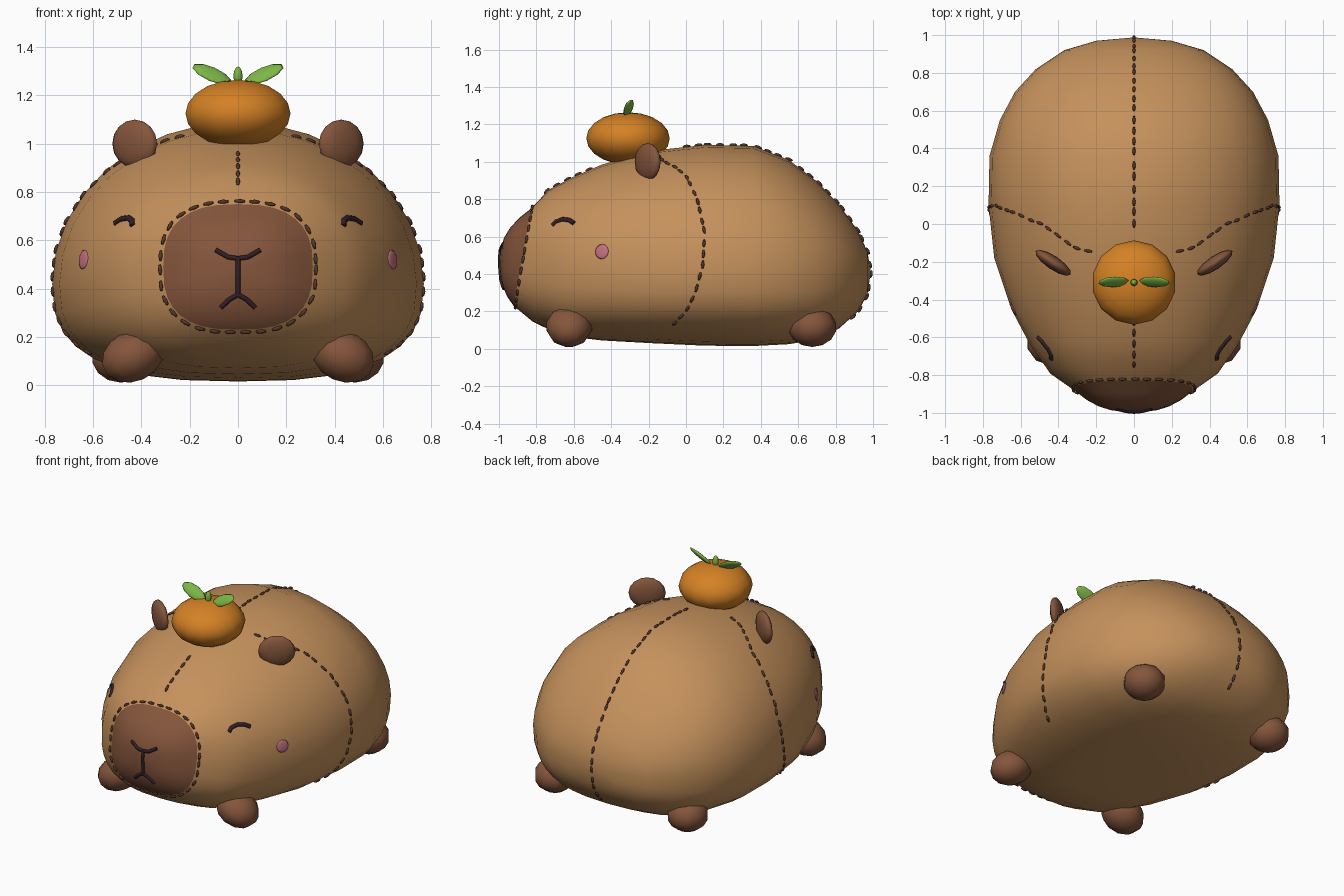
import bpy, bmesh, math
from mathutils import Vector, Matrix
from mathutils.bvhtree import BVHTree

if "Cube" in bpy.data.objects:
    bpy.data.objects.remove(bpy.data.objects["Cube"])


def material(name, rgb):
    m = bpy.data.materials.new(name)
    m.diffuse_color = (*rgb, 1)
    m.use_nodes = True
    m.node_tree.nodes["Principled BSDF"].inputs["Base Color"].default_value = m.diffuse_color
    return m


TAN = material("tan_fur", (0.56, 0.285, 0.108))
BROWN = material("brown_felt", (0.235, 0.092, 0.045))
THREAD = material("thread_brown", (0.09, 0.036, 0.021))
DARK = material("dark_line", (0.030, 0.014, 0.018))
PINK = material("blush_pink", (0.56, 0.165, 0.23))
ORANGE = material("orange_peel", (0.66, 0.22, 0.018))
GREEN = material("leaf_green", (0.20, 0.47, 0.062))


def finish(bm, name, *mats):
    bmesh.ops.recalc_face_normals(bm, faces=bm.faces)
    me = bpy.data.meshes.new(name)
    bm.to_mesh(me)
    bm.free()
    for m in mats:
        me.materials.append(m)
    for p in me.polygons:
        p.use_smooth = True
    ob = bpy.data.objects.new(name, me)
    bpy.context.collection.objects.link(ob)
    return ob


def ellipsoid(bm, loc, size, rot=Matrix(), segs=12, rings=8):
    mat = Matrix.Translation(loc) @ rot.to_4x4() @ Matrix.Diagonal((*size, 1))
    bmesh.ops.create_uvsphere(bm, u_segments=segs, v_segments=rings, radius=1, matrix=mat)


def blob(name, mat, *args, **kw):
    bm = bmesh.new()
    ellipsoid(bm, *args, **kw)
    return finish(bm, name, mat)


# Body: lofted rings (y, half width, bottom, top, widest height, tilt, top exponent)
RINGS = [
    (-.875, .31, .23, .75, .49, .18, 2.6),
    (-.78, .45, .145, .85, .47, .12, 2.3),
    (-.64, .55, .07, .915, .46, .06, 2.1),
    (-.45, .65, .045, .985, .44, 0, 2),
    (-.18, .74, .03, 1.06, .42, 0, 2),
    (.10, .77, .017, 1.09, .42, 0, 2),
    (.36, .765, .015, 1.085, .42, 0, 2),
    (.55, .71, .025, 1.01, .42, 0, 2),
    (.70, .63, .05, .895, .42, 0, 2),
    (.82, .52, .11, .77, .42, 0, 2),
    (.92, .37, .20, .63, .41, 0, 2),
    (.97, .20, .29, .52, .41, 0, 2),
]
SEGS = 32


def ring_points(y, w, zb, zt, zc, tilt, nt):
    pts = []
    for i in range(SEGS):
        a = 2 * math.pi * i / SEGS
        c, s = math.cos(a), math.sin(a)
        n, h = (nt, zt - zc) if s >= 0 else (2.7, zc - zb)
        dz = math.copysign(h * abs(s) ** (2 / n), s)
        pts.append(Vector((math.copysign(w * abs(c) ** (2 / n), c), y + tilt * dz, zc + dz)))
    return pts


edge = ring_points(*RINGS[0])
loft = []
for k in (.2, .42, .62, .82):            # domed muzzle
    loft.append([Vector((p.x * k, -.875 - .12 * (1 - k ** 2.5) + (p.y + .875) * k * k,
                         .48 + (p.z - .48) * k)) for p in edge])
loft += [ring_points(*r) for r in RINGS]
bm = bmesh.new()
vr = [[bm.verts.new(p) for p in ring] for ring in loft]
nose, tail = bm.verts.new((0, -.997, .48)), bm.verts.new((0, .988, .41))
for i in range(SEGS):
    j = (i + 1) % SEGS
    bm.faces.new((nose, vr[0][i], vr[0][j])).material_index = 1
    bm.faces.new((tail, vr[-1][j], vr[-1][i]))
    for r in range(len(vr) - 1):
        f = bm.faces.new((vr[r][i], vr[r + 1][i], vr[r + 1][j], vr[r][j]))
        f.material_index = 1 if r < 4 else 0
bmesh.ops.recalc_face_normals(bm, faces=bm.faces)
surf = BVHTree.FromBMesh(bm)
finish(bm, "body", TAN, BROWN)


def cast(origin, direction):
    return surf.ray_cast(Vector(origin), Vector(direction))[0]


def refine(pts, n=12):
    pts = [Vector(p) for p in pts]
    return [a.lerp(b, t / n) for a, b in zip(pts, pts[1:]) for t in range(n)] + [pts[-1]]


def from_side(pts, side):
    hits = [cast((2 * side, y, z), (-side, 0, 0)) for y, z in refine(pts)]
    return [h for h in hits if h]


def from_axis(a0, a1, n=80):
    """Path on the centre line, by angle seen from the middle of the body."""
    return [cast((0, 0, .45), (0, math.cos(a), math.sin(a)))
            for a in (math.radians(a0 + (a1 - a0) * i / n) for i in range(n + 1))]


# Stitches: small flattened dashes laid along a path on the body
def stitches(name, paths, step=.064):
    bm = bmesh.new()
    for path in paths:
        travelled, due = 0, step / 2
        for a, b in zip(path, path[1:]):
            travelled += (b - a).length
            if travelled >= due:
                due += step
                loc, nor, *_ = surf.find_nearest(b)
                t = (b - a).normalized()
                side = nor.cross(t).normalized()
                t = side.cross(nor)
                rot = Matrix((t, side, nor)).transposed()
                ellipsoid(bm, loc + nor * .003, (.025, .009, .009), rot, 6, 4)
    return finish(bm, name, THREAD)


stitches("back_seam", [from_axis(94, -20)])
stitches("brow_seam", [from_axis(133, 154)])
side_seam = [(-.15, 1.035), (-.12, 1.0), (-.06, .97), (0, .925), (.06, .80), (.1, .62),
             (.09, .45), (.05, .30), (0, .20), (-.08, .12)]
stitches("side_seams", [from_side(side_seam, s) for s in (1, -1)])
rim = [surf.find_nearest(Vector((p.x * 1.03, p.y + .012, .49 + (p.z - .49) * 1.03)))[0] for p in edge]
stitches("muzzle_seam", [refine(rim + rim[:1])])


# Drawn lines: thin tubes hugging the surface
def line(name, paths, radius):
    cu = bpy.data.curves.new(name, 'CURVE')
    cu.dimensions = '3D'
    cu.bevel_depth = radius
    cu.bevel_resolution = 1
    cu.use_fill_caps = True
    for path in paths:
        sp = cu.splines.new('POLY')
        sp.points.add(len(path) - 1)
        for pt, p in zip(sp.points, path):
            pt.co = (*p, 1)
    cu.materials.append(DARK)
    ob = bpy.data.objects.new(name, cu)
    bpy.context.collection.objects.link(ob)
    bpy.ops.object.select_all(action='DESELECT')
    ob.select_set(True)
    bpy.context.view_layer.objects.active = ob
    bpy.ops.object.convert(target='MESH')


def from_front(pts):
    return [cast((x, -2, z), (0, 1, 0)) for x, z in refine(pts, 4)]


line("mouth", [from_front([(0, .53), (0, .37)])]
     + [from_front([(0, .525), (s * .04, .53), (s * .092, .56)]) for s in (1, -1)]
     + [from_front([(0, .375), (s * .035, .355), (s * .07, .322)]) for s in (1, -1)], .011)
eye = [(-.715, .66), (-.695, .68), (-.66, .692), (-.625, .688), (-.598, .67)]

# Paired parts
for s, tag in ((1, "right"), (-1, "left")):
    line(tag + "_eye", [from_side(eye, s)[::4]], .013)
    p, n, *_ = surf.ray_cast(Vector((2 * s, -.45, .52)), Vector((-s, 0, 0)))
    blob(tag + "_blush", PINK, p, (.04, .04, .006), n.to_track_quat('Z', 'Y').to_matrix(), segs=16, rings=6)
    blob(tag + "_ear", BROWN, (s * .428, -.205, 1.0), (.112, .036, .1),
         Matrix.Rotation(s * math.radians(34), 3, 'Z'), segs=12, rings=8)
    blob(tag + "_front_foot", BROWN, (s * .435, -.625, .12), (.14, .125, .105),
         Matrix.Rotation(s * math.radians(25), 3, 'Y'), segs=10, rings=7)
    blob(tag + "_back_foot", BROWN, (s * .485, .675, .117), (.128, .13, .107), segs=10, rings=7)
    # Leaf: flat ellipsoid rising outwards, leaning back
    length = Vector((s * .16, .0, .07)).normalized()
    width = Vector((0, .65, .76))
    width = (width - length * width.dot(length)).normalized()
    rot = Matrix((length, width, length.cross(width))).transposed()
    blob(tag + "_leaf", GREEN, (s * .108, -.307, 1.288), (.088, .04, .012), rot, segs=10, rings=6)

# Orange fruit with its stem
blob("orange", ORANGE, (0, -.31, 1.125), (.223, .223, .14), segs=14, rings=10)
blob("stem", GREEN, (0, -.31, 1.28), (.019, .019, .04), segs=8, rings=6)
